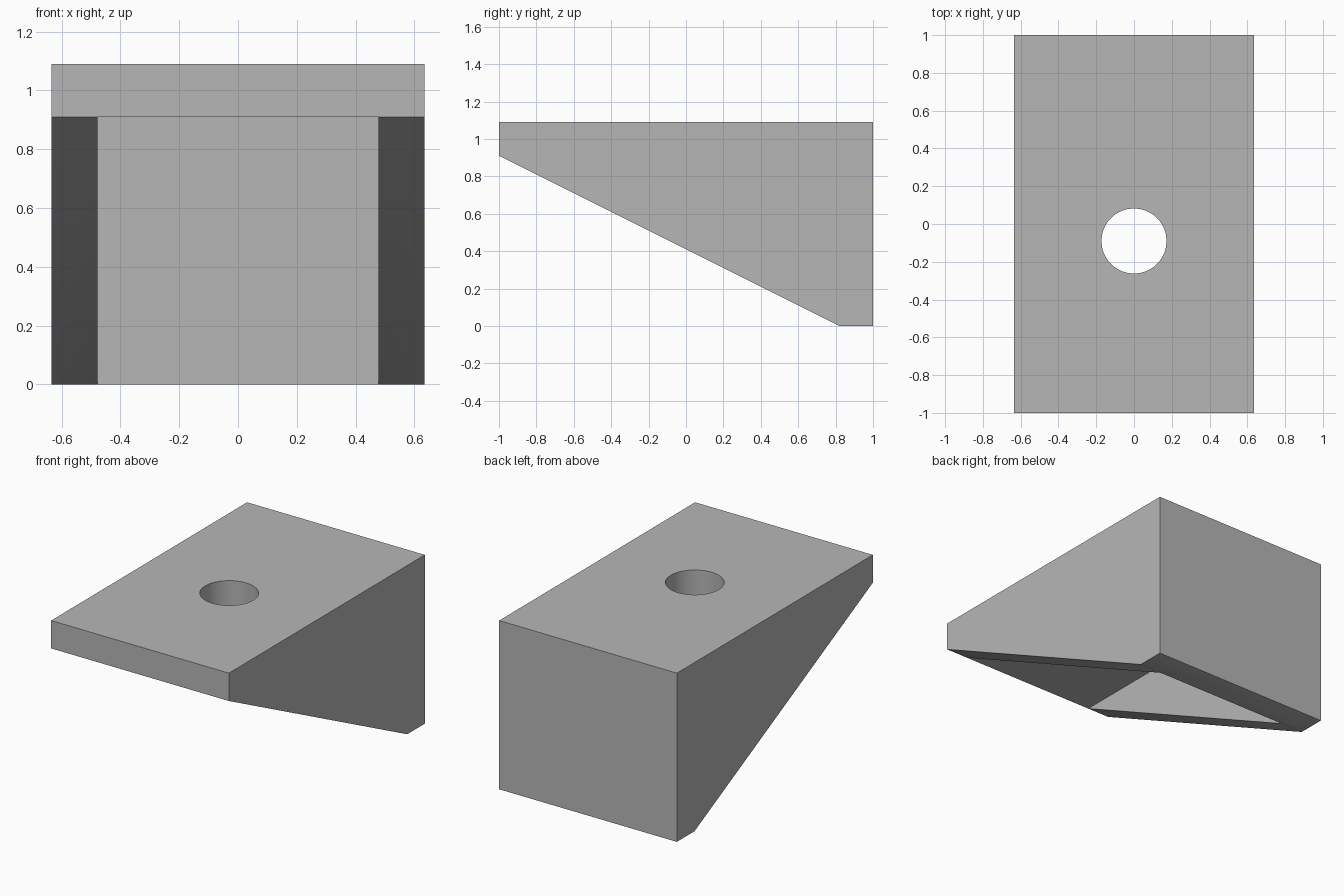
import bpy, bmesh, math

cube = bpy.data.objects.get("Cube")
if cube:
    bpy.data.objects.remove(cube, do_unlink=True)

WIDTH, HEIGHT, WALL, GUSSET = 1.27, 1.09, 0.18, 0.157

grey = bpy.data.materials.new("plain grey")
grey.use_nodes = True
grey.diffuse_color = (0.47, 0.47, 0.47, 1)
grey.node_tree.nodes["Principled BSDF"].inputs["Base Color"].default_value = grey.diffuse_color


def extrude_profile(name, points, width):
    """Closed (y, z) outline extruded symmetrically along x."""
    bm = bmesh.new()
    face = bm.faces.new([bm.verts.new((-width / 2, y, z)) for y, z in points])
    new = bmesh.ops.extrude_face_region(bm, geom=[face])["geom"]
    verts = [v for v in new if isinstance(v, bmesh.types.BMVert)]
    bmesh.ops.translate(bm, verts=verts, vec=(width, 0, 0))
    bmesh.ops.recalc_face_normals(bm, faces=bm.faces)
    mesh = bpy.data.meshes.new(name)
    bm.to_mesh(mesh)
    bm.free()
    obj = bpy.data.objects.new(name, mesh)
    bpy.context.collection.objects.link(obj)
    obj.data.materials.append(grey)
    return obj


def cut(target, cutter):
    mod = target.modifiers.new(cutter.name, 'BOOLEAN')
    mod.operation = 'DIFFERENCE'
    mod.solver = 'EXACT'
    mod.object = cutter
    bpy.context.view_layer.objects.active = target
    bpy.ops.object.modifier_apply(modifier=mod.name)
    bpy.data.objects.remove(cutter, do_unlink=True)


# Wedge-shaped bracket body
bracket = extrude_profile("bracket", [
    (-1, HEIGHT), (1, HEIGHT), (1, 0), (1 - WALL, 0), (-1, HEIGHT - WALL)], WIDTH)

# Hollow between the gussets, under the plate and in front of the back wall
top, back = HEIGHT - WALL, 1 - WALL
cut(bracket, extrude_profile("hollow", [
    (-1.2, top), (back, top), (back, -0.2), (-1.2, -0.2)], WIDTH - 2 * GUSSET))

# Round bolt hole through the plate
bpy.ops.mesh.primitive_cylinder_add(vertices=64, radius=0.172, depth=0.6,
                                    location=(0, -0.09, HEIGHT))
hole = bpy.context.object
hole.name = "bolt_hole"
hole.data.materials.append(grey)
cut(bracket, hole)

# Smooth hole wall, crisp edges elsewhere
bpy.ops.object.select_all(action='DESELECT')
bracket.select_set(True)
bpy.context.view_layer.objects.active = bracket
bpy.ops.object.shade_smooth_by_angle(angle=math.radians(30))
